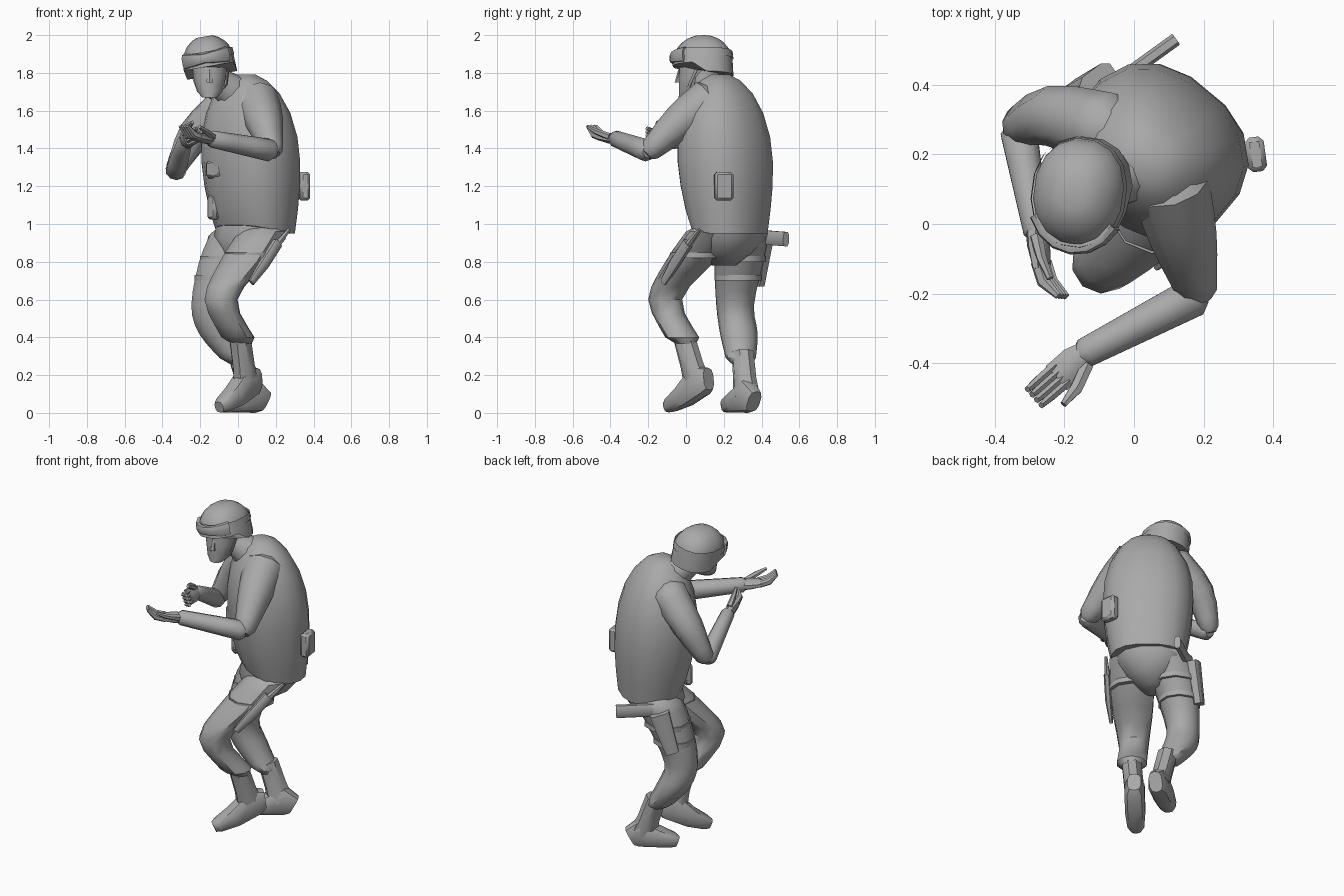
import bpy, bmesh, math
from mathutils import Vector, Matrix

if "Cube" in bpy.data.objects:
    bpy.data.objects.remove(bpy.data.objects["Cube"], do_unlink=True)

grey = bpy.data.materials.new("plain grey")
grey.use_nodes = True
grey.diffuse_color = (.4, .4, .4, 1)
grey.node_tree.nodes["Principled BSDF"].inputs["Base Color"].default_value = grey.diffuse_color

UP = Vector((0, 0, 1))
FRONT = Vector((0, -1, 0))
FACING = Vector((-.64, -.77, 0))    # the body is turned to its right
OUTWARD = Vector((.7, -.7, 0))      # away from the body's left side
parts = []


def finish(name, mesh_builder):
    bmesh.ops.recalc_face_normals(mesh_builder, faces=mesh_builder.faces)
    mesh = bpy.data.meshes.new(name)
    mesh_builder.to_mesh(mesh)
    mesh_builder.free()
    mesh.materials.append(grey)
    obj = bpy.data.objects.new(name, mesh)
    bpy.context.collection.objects.link(obj)
    parts.append(obj)
    return obj


def signed_power(value, exponent):
    return math.copysign(abs(value) ** exponent, value)


def loft(name, sections, up=UP, sides=10, square=1, axis=None, caps=True):
    """Skin sections of (centre, half width, half depth); depth runs along up."""
    builder = bmesh.new()
    centres = [Vector(section[0]) for section in sections]
    last = len(centres) - 1
    rings = []
    for index, (centre, width, depth) in enumerate(sections):
        along = axis or centres[min(index + 1, last)] - centres[max(index - 1, 0)]
        side = along.cross(up).normalized() * width
        high = side.cross(along).normalized() * depth
        ring = []
        for step in range(sides):
            angle = math.tau * (step + .5) / sides
            offset = (side * signed_power(math.cos(angle), square)
                      + high * signed_power(math.sin(angle), square))
            ring.append(builder.verts.new(centres[index] + offset))
        rings.append(ring)
    for lower, upper in zip(rings, rings[1:]):
        for step in range(sides):
            following = (step + 1) % sides
            builder.faces.new((lower[step], lower[following], upper[following], upper[step]))
    if caps:
        builder.faces.new(rings[0])
        builder.faces.new(rings[-1])
    return finish(name, builder)


def limb(name, knots, up=UP, axis=None, steps=3):
    """Round tube along a smooth curve through knots of x, y, z and radius."""
    knots = [Vector(knot) for knot in knots]
    padded = [knots[0], *knots, knots[-1]]
    curve = []
    for a, b, c, d in zip(padded, padded[1:], padded[2:], padded[3:]):
        for step in range(steps):
            t = step / steps
            curve.append(b + (c - a) * t / 2 + (a - b * 2.5 + c * 2 - d / 2) * t * t
                         + (b * 1.5 - a / 2 - c * 1.5 + d / 2) * t ** 3)
    curve.append(knots[-1])
    sections = [(point.xyz, point.w, point.w) for point in curve]
    # Rounded ends
    for place, inner, outer in ((0, curve[1], curve[0]), (len(sections) + 1, curve[-2], curve[-1])):
        tip = outer.xyz + (outer.xyz - inner.xyz).normalized() * outer.w * .5
        sections.insert(place, (tip, outer.w * .6, outer.w * .6))
    return loft(name, sections, up, axis=axis)


def box(name, centre, size, turn=40):
    builder = bmesh.new()
    bmesh.ops.create_cube(builder, size=1, matrix=Matrix.Diagonal((*size, 1)))
    bmesh.ops.bevel(builder, geom=builder.edges[:], offset=min(size) / 4, segments=1, affect='EDGES')
    builder.transform(Matrix.Translation(centre) @ Matrix.Rotation(math.radians(-turn), 4, 'Z'))
    return finish(name, builder)


# Vest: wide at the chest, rounded over the hunched shoulders
def vest_section(t):
    centre = Vector((.09, .23, .95)).lerp(Vector((.04, .18, 1.8)), t)
    closing = math.sqrt(1 - t ** 6)
    swell = .05 * math.sin(math.pi * t)
    return centre, (.215 + swell) * closing, (.18 + swell) * closing


vest = loft("vest", [vest_section(t) for t in (0, .15, .3, .45, .6, .75, .87, .95, .99)],
            FACING, 16, .85, UP)
for vertex in vest.data.vertices:       # the hem rises at the front
    if vertex.co.z < .96:
        vertex.co.z += max(0, .25 * FACING.dot(vertex.co - Vector((.09, .23, .95))))
loft("hips", [((.08, .23, 1), .2, .17), ((.06, .23, .92), .2, .17), ((.05, .21, .84), .13, .13),
              ((.03, .2, .78), .05, .07)], FACING, 12, .9, UP)
limb("neck", [(.02, .18, 1.66, .12), (-.08, .12, 1.74, .08), (-.14, .09, 1.8, .06)], FACING)

# Trousers
limb("left_trouser", [(.13, .13, .96, .13), (.03, .02, .8, .13), (-.09, -.11, .6, .09),
                      (0, -.02, .4, .09)], FACING, UP)
limb("right_trouser", [(-.01, .3, .95, .14), (-.08, .28, .8, .13), (-.15, .26, .57, .1),
                       (-.11, .28, .42, .1), (-.02, .29, .29, .08)], FACING, UP)


# Boots: a shaft and a foot running along the sole from heel to toe
def boot(side, cuff, heel, toe):
    heel, toe = Vector(heel), Vector(toe)
    foot = []
    for t, width, height in ((0, .04, .06), (.2, .06, .09), (.6, .06, .06), (.9, .05, .04), (1, .03, .03)):
        centre = heel.lerp(toe, t)
        centre.z = heel.z * (1 - t) ** 1.7 + height
        foot.append((centre, width, height))
    loft(side + "_boot", foot, UP, square=.7)
    ankle = foot[1][0].lerp(foot[2][0], .2)
    loft(side + "_boot_shaft", [(cuff, .06, .06), (ankle.lerp(Vector(cuff), .4), .06, .065),
                                (ankle, .06, .08)], FACING, 8)


boot("left", (.01, -.01, .4), (.1, .12, .12), (-.1, -.1, 0))
boot("right", (0, .3, .32), (.14, .36, 0), (-.09, .21, 0))

# Arms
LEFT_WRIST = (-.14, -.37, 1.45)
RIGHT_WRIST = (-.28, -.02, 1.44)
limb("left_sleeve", [(.1, .12, 1.65, .12), (.14, -.03, 1.54, .1), (.18, -.19, 1.39, .06)])
limb("left_forearm", [(.17, -.21, 1.39, .06), (*LEFT_WRIST, .045)])
limb("right_sleeve", [(-.07, .27, 1.62, .11), (-.23, .31, 1.47, .09), (-.33, .28, 1.29, .055)])
limb("right_forearm", [(-.33, .26, 1.28, .055), (*RIGHT_WRIST, .04)])


# Hands: palm, four curled fingers and a thumb
def hand(side, wrist, direction, palm_normal, thumb_side):
    along = Vector(direction).normalized()
    across = along.cross(Vector(palm_normal)).normalized() * thumb_side
    normal = across.cross(along) * thumb_side

    def at(reach, spread, lift, width, depth):
        return Vector(wrist) + along * reach + across * spread + normal * lift, width, depth

    loft(side + "_palm", [at(-.02, 0, 0, .03, .03), at(.04, 0, 0, .05, .03), at(.11, 0, 0, .05, .02)],
         normal, 8)
    for finger in range(4):
        spread = .03 - finger * .02
        loft(f"{side}_finger_{finger + 1}", [at(.09, spread, 0, .015, .02), at(.15, spread, .01, .014, .02),
                                             at(.2, spread, .05, .01, .01)], normal, 6)
    loft(side + "_thumb", [at(.02, .03, .01, .02, .02), at(.09, .06, .03, .02, .015),
                           at(.15, .07, .05, .01, .01)], normal, 6)


hand("left", LEFT_WRIST, (-.8, -.7, .1), UP, -1)
hand("right", RIGHT_WRIST, (.15, -1, .1), (.9, 0, .4), 1)

# Head
loft("face", [((-.15, y, z), size, size) for y, z, size in
              ((0, 1.67, .04), (.03, 1.7, .07), (.05, 1.78, .09), (.07, 1.9, .1))], FRONT, 12, axis=UP)
loft("nose", [((-.15, -.03, 1.82), .01, .01), ((-.15, -.04, 1.75), .02, .02)], FRONT, 6, axis=UP)

# Headgear is modelled upright, then tipped sideways with the head
HEAD_TILT = (Matrix.Translation((-.155, .09, 1.865))
             @ Matrix.Rotation(math.radians(-10), 4, 'Y') @ Matrix.Rotation(math.radians(-8), 4, 'Z'))


def headgear(name, rings, caps=True):
    return loft(name, [((0, 0, z), size, size * 1.17) for z, size in rings], FRONT, 16, .9, UP, caps)


dome = [(.136 * math.sin(angle / 4), .134 * math.cos(angle / 4)) for angle in range(6)]
helmet = headgear("helmet", [(-.08, .138), *dome])
for vertex in helmet.data.vertices:      # the rim rises over the brow
    if vertex.co.z < -.05 and vertex.co.y < 0:
        vertex.co.z += .05
strap = headgear("goggle_strap", [(.01, .138), (.05, .134)], False)

lens_angles = [math.radians(angle) for angle in range(-150, 0, 20)][:7]
goggles = loft("goggles", [((.13 * math.cos(angle), .16 * math.sin(angle), .015), .02,
                            .025 + .02 * abs(math.cos(angle))) for angle in lens_angles], square=.7)
head_parts = [helmet, strap, goggles]
for side, sign in (("right", -1), ("left", 1)):
    head_parts.append(loft(side + "_chin_strap", [
        ((sign * .1, -.02, -.06), .01, .004), ((sign * .08, -.06, -.14), .01, .004),
        ((sign * .01, -.09, -.2), .01, .004)], Vector((sign, 0, 0)), 4))
for part in head_parts:
    part.data.transform(HEAD_TILT)

# Pouches
box("side_pouch", (.35, .2, 1.2), (.055, .1, .15), -8)
box("belt_pouch", (-.13, .17, 1.09), (.06, .05, .13))
box("chest_pouch", (-.11, .12, 1.29), (.12, .08, .1))


# Thigh straps wrap the trousers
def thigh_strap(name, centre, radius):
    centre = Vector(centre)
    loft(name, [(centre, radius, radius), (centre - UP * .03, radius, radius)], FACING, axis=UP)


thigh_strap("left_thigh_strap", (.06, .05, .85), .135)
thigh_strap("right_upper_strap", (-.07, .285, .83), .136)
thigh_strap("right_lower_strap", (-.11, .275, .73), .125)

# Holster with pistol grip, and a sheathed knife
loft("holster", [((-.1, .41, .92), .06, .04), ((-.17, .38, .68), .04, .03)],
     Vector((-.6, .8, 0)), 8, .6)
loft("pistol_grip", [((-.06, .4, .93), .02, .04), ((.12, .53, .92), .02, .04)], sides=8, square=.7)
loft("knife_handle", [((.27, .07, .97), .01, .01), ((.2, 0, .88), .02, .02)], sides=6)
loft("knife_sheath", [((.21, .01, .9), .03, .02), ((.14, -.06, .79), .03, .02),
                      ((.07, -.12, .69), .02, .01)], OUTWARD, 8, .7)

# Smooth shading that keeps hard edges
bpy.ops.object.select_all(action='DESELECT')
for obj in parts:
    obj.select_set(True)
bpy.context.view_layer.objects.active = parts[0]
bpy.ops.object.shade_smooth_by_angle(angle=math.radians(42))
